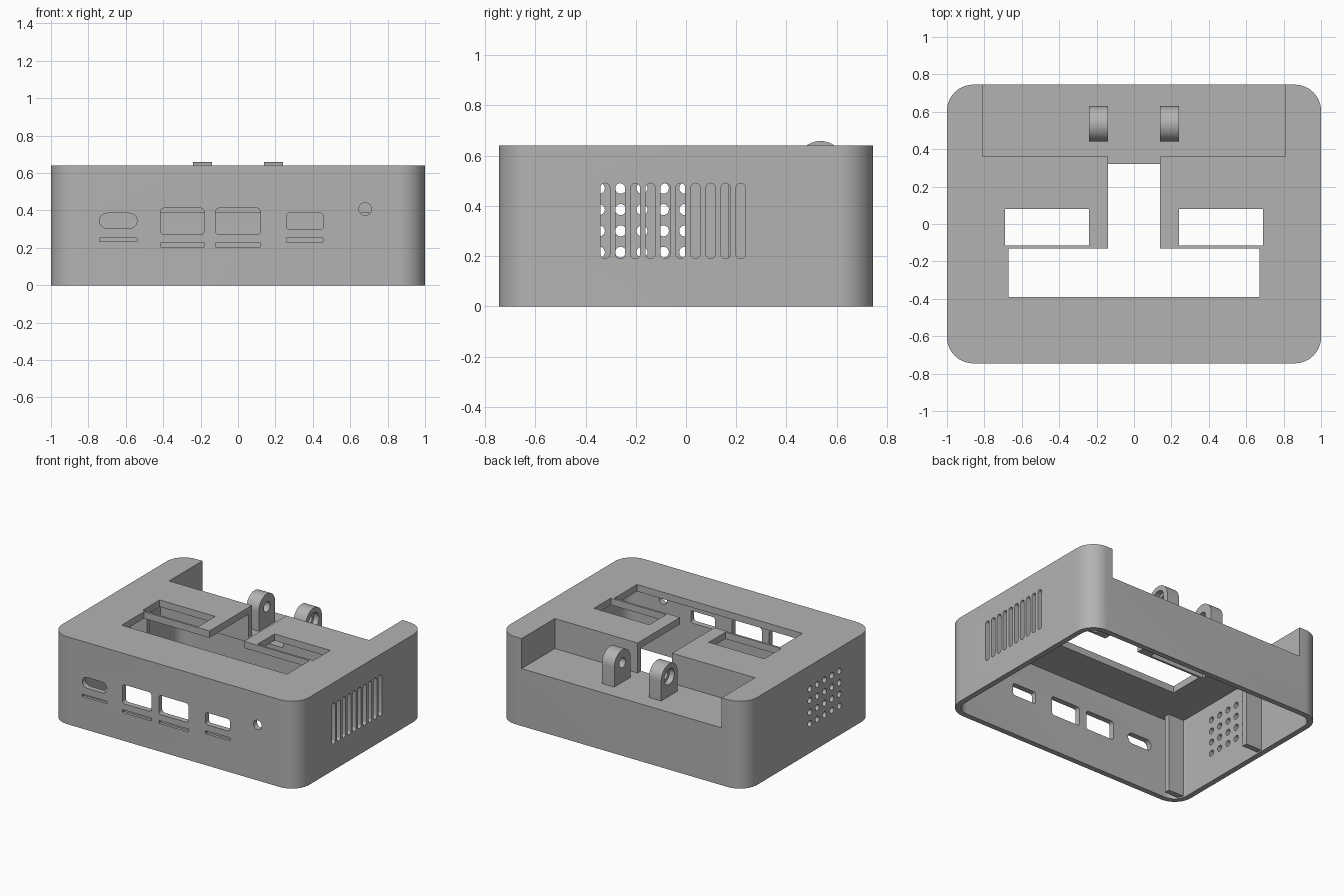
import bpy, bmesh, math
from mathutils import Vector

cube = bpy.data.objects.get("Cube")
if cube:
    bpy.data.objects.remove(cube, do_unlink=True)

grey = bpy.data.materials.new("plain_grey")
grey.use_nodes = True
colour = (0.45, 0.45, 0.45, 1)
grey.diffuse_color = colour
grey.node_tree.nodes["Principled BSDF"].inputs["Base Color"].default_value = colour


def rounded(u0, u1, v0, v1, r=0.0, steps=8):
    """Rectangle outline with rounded corners; a full radius gives a slot or circle."""
    if r == 0:
        return [(u0, v0), (u1, v0), (u1, v1), (u0, v1)]
    centres = [(u1 - r, v1 - r), (u0 + r, v1 - r), (u0 + r, v0 + r), (u1 - r, v0 + r)]
    pts = []
    for q, (cu, cv) in enumerate(centres):
        for i in range(steps + 1):
            a = (q + i / steps) * math.pi / 2
            p = (cu + r * math.cos(a), cv + r * math.sin(a))
            if not pts or math.dist(p, pts[-1]) > 1e-5:
                pts.append(p)
    if math.dist(pts[0], pts[-1]) < 1e-5:
        pts.pop()
    return pts


def circle(u, v, r, steps=6):
    return rounded(u - r, u + r, v - r, v + r, r, steps)


def prism(name, outlines, axis, lo, hi):
    """Extrude one or more outlines along an axis into one object."""
    place = {"x": lambda u, v, w: (w, u, v),
             "y": lambda u, v, w: (u, w, v),
             "z": lambda u, v, w: (u, v, w)}[axis]
    bm = bmesh.new()
    for outline in outlines:
        face = bm.faces.new([bm.verts.new(place(u, v, lo)) for u, v in outline])
        ext = bmesh.ops.extrude_face_region(bm, geom=[face])
        verts = [g for g in ext["geom"] if isinstance(g, bmesh.types.BMVert)]
        bmesh.ops.translate(bm, verts=verts, vec=Vector(place(0, 0, hi - lo)))
    bmesh.ops.recalc_face_normals(bm, faces=bm.faces)
    mesh = bpy.data.meshes.new(name)
    bm.to_mesh(mesh)
    bm.free()
    mesh.materials.append(grey)
    obj = bpy.data.objects.new(name, mesh)
    bpy.context.scene.collection.objects.link(obj)
    return obj


def activate(obj):
    bpy.ops.object.select_all(action="DESELECT")
    obj.select_set(True)
    bpy.context.view_layer.objects.active = obj


def combine(target, tool, operation="DIFFERENCE"):
    """Apply a boolean and remove the helper."""
    tool.hide_render = True
    mod = target.modifiers.new("combine", "BOOLEAN")
    mod.operation, mod.solver, mod.object = operation, "EXACT", tool
    activate(target)
    bpy.ops.object.modifier_apply(modifier=mod.name)
    bpy.data.objects.remove(tool, do_unlink=True)


def cut(target, outlines, axis, lo, hi):
    combine(target, prism("cutter", outlines, axis, lo, hi))


# Hollow case, open underneath
TOP, FLOOR = 0.64, 0.42
case = prism("case", [rounded(-1, 1, -.745, .745, .14, 12)], "z", 0, TOP)
cut(case, [rounded(-.96, .96, -.705, .705, .10, 12)], "z", -.1, .59)

# Hinge bay: a boxed recess along the back of the top
bay = prism("bay_box", [rounded(-.85, .85, .32, .725)], "z", .385, .615)
combine(case, bay, "UNION")
cut(case, [rounded(-.81, .81, .36, .9)], "z", FLOOR, 1)

# Openings in the top: wide slot with stem, and two side windows
tee = [(-.67, -.39), (.67, -.39), (.67, -.13), (.14, -.13),
       (.14, .38), (-.14, .38), (-.14, -.13), (-.67, -.13)]
cut(case, [tee], "z", FLOOR, 1)
cut(case, [rounded(s * .465 - .225, s * .465 + .225, -.115, .08) for s in (-1, 1)], "z", .5, 1)

# Front ports and the shallow slits below them
ports = [rounded(-.74, -.54, .305, .385, .04),
         rounded(-.415, -.18, .272, .412, .02),
         rounded(-.12, .12, .272, .412, .02),
         rounded(.26, .455, .298, .387, .015),
         circle(.68, .407, .034)]
cut(case, ports, "y", -.9, -.6)
slits = [rounded(-.74, -.54, .235, .252), rounded(-.415, -.18, .205, .226),
         rounded(-.12, .12, .205, .226), rounded(.26, .455, .23, .252)]
cut(case, slits, "y", -.9, -.725)

# Vent slots on the left wall, round grille on the right wall
slots = []
for i in range(10):
    y = -.322 + .06 * i
    slots.append(rounded(y - .019, y + .019, .19, .49, .019, 5))
cut(case, slots, "x", .9, 1.1)
holes = [circle(-.345 + .085 * i, .215 + .085 * j, .022, 4) for i in range(5) for j in range(4)]
cut(case, holes, "x", -1.1, -.9)

# Upright ribs inside the right wall
for name, y in (("front_rib", -.67), ("back_rib", .13)):
    prism(name, [rounded(-.97, -.83, y, y + .04)], "z", .01, .6)

# Hinge ears with a pin hole and a wider outer counterbore
Y, Z, R = .535, .563, .095
arc = [(Y + R * math.cos(a), Z + R * math.sin(a))
       for a in (math.pi * i / 20 for i in range(21))]
for side, s in (("left", 1), ("right", -1)):
    ear = prism("hinge_ear_" + side, [arc + [(Y - R, FLOOR - .01), (Y + R, FLOOR - .01)]],
                "x", s * .19 - .05, s * .19 + .05)
    cut(ear, [circle(Y, Z, .036)], "x", s * .19 - .1, s * .19 + .1)
    cut(ear, [circle(Y, Z, .058)], "x", s * .24 - .04, s * .24 + .04)

# Smooth curved walls, keep edges sharp
for obj in bpy.context.scene.objects:
    if obj.type == "MESH":
        activate(obj)
        bpy.ops.object.shade_smooth_by_angle(angle=math.radians(30))
